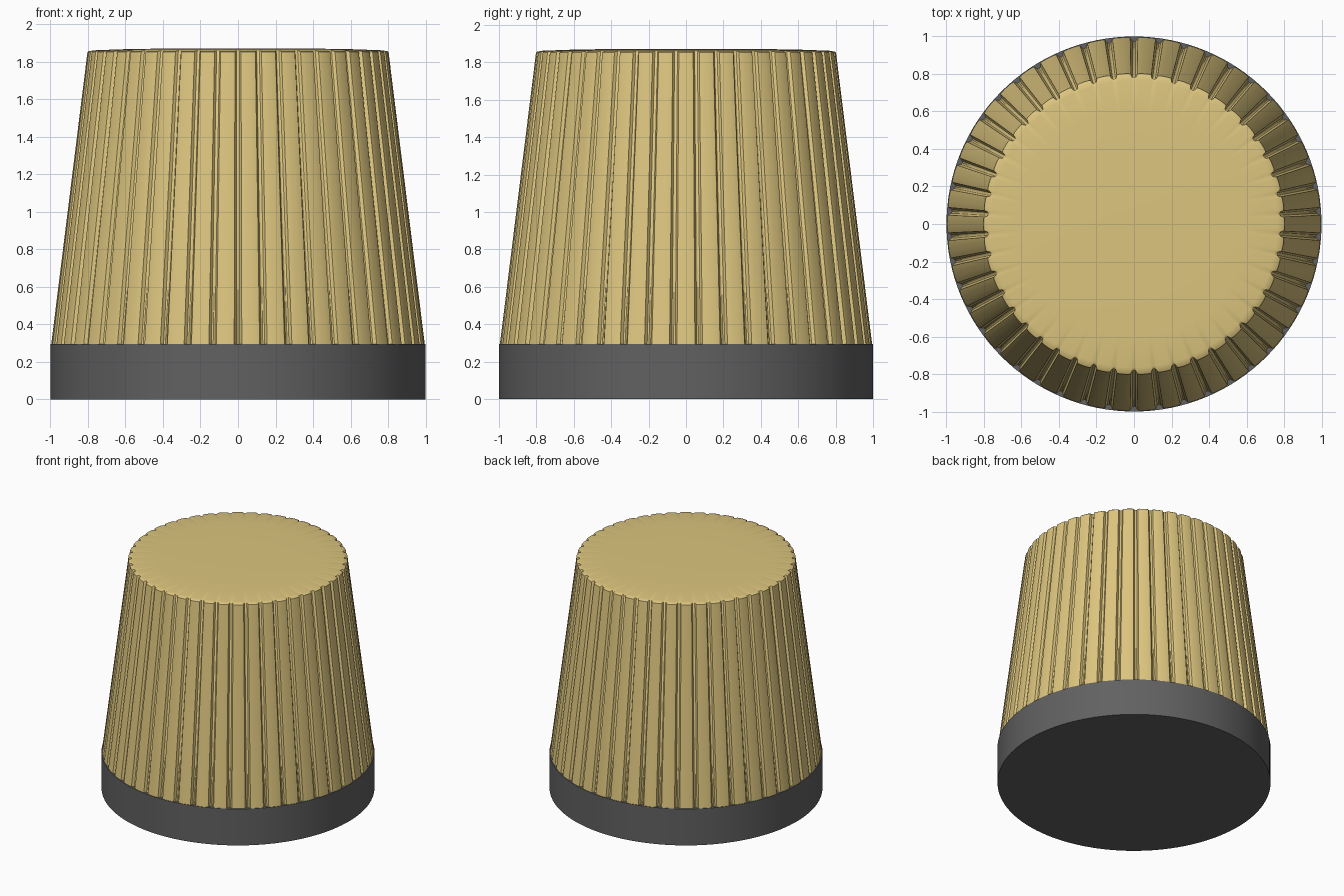
import bpy, bmesh, math

if "Cube" in bpy.data.objects:
    bpy.data.objects.remove(bpy.data.objects["Cube"])

FLUTES = 46                      # a groove sits at the exact front and back
PITCH = 2 * math.pi / FLUTES


def material(name, rgb):
    m = bpy.data.materials.new(name)
    m.diffuse_color = (*rgb, 1)
    m.use_nodes = True
    m.node_tree.nodes["Principled BSDF"].inputs["Base Color"].default_value = m.diffuse_color
    return m


def make_object(name, bm, mat, angle):
    bmesh.ops.recalc_face_normals(bm, faces=bm.faces)
    mesh = bpy.data.meshes.new(name)
    bm.to_mesh(mesh)
    bm.free()
    ob = bpy.data.objects.new(name, mesh)
    bpy.context.collection.objects.link(ob)
    mesh.materials.append(mat)
    bpy.ops.object.select_all(action='DESELECT')
    ob.select_set(True)
    bpy.context.view_layer.objects.active = ob
    bpy.ops.object.shade_smooth_by_angle(angle=math.radians(angle))
    return ob


def bridge(bm, a, b):
    n = len(a)
    for i in range(n):
        j = (i + 1) % n
        bm.faces.new((a[i], a[j], b[j], b[i]))


gold = material("warm_gold", (0.72, 0.56, 0.21))
dark = material("dark_grey", (0.12, 0.12, 0.12))

# Plain round base band
bm = bmesh.new()
bmesh.ops.create_cone(bm, cap_ends=True, segments=128, radius1=1.0, radius2=1.0, depth=0.295)
bmesh.ops.translate(bm, verts=bm.verts, vec=(0, 0, 0.1475))
make_object("base_band", bm, dark, 35)

# One flute: (fraction of pitch from groove centre, inward depth)
section = [(0.0, 0.024), (0.07, 0.021), (0.125, 0.010), (0.15, 0.003),
           (0.27, 0.0005), (0.42, 0.0)]
flute = section + [(0.5, 0.0)] + [(1 - f, d) for f, d in reversed(section[1:])]

# Tapered fluted body with a faintly domed top: (radius, height, groove strength)
rows = [(0.996, 0.295, 1), (0.803, 1.852, 1), (0.797, 1.857, 0.9),
        (0.765, 1.862, 0), (0.60, 1.868, 0), (0.35, 1.872, 0)]
bm = bmesh.new()
rings = []
for radius, z, strength in rows:
    ring = []
    for k in range(FLUTES):
        for f, d in flute:
            a = -math.pi / 2 + (k + f) * PITCH
            r = radius - d * strength
            ring.append(bm.verts.new((r * math.cos(a), r * math.sin(a), z)))
    rings.append(ring)
for lower, upper in zip(rings, rings[1:]):
    bridge(bm, lower, upper)
bm.faces.new(rings[-1])
bm.faces.new(list(reversed(rings[0])))
make_object("fluted_knob_body", bm, gold, 35)
